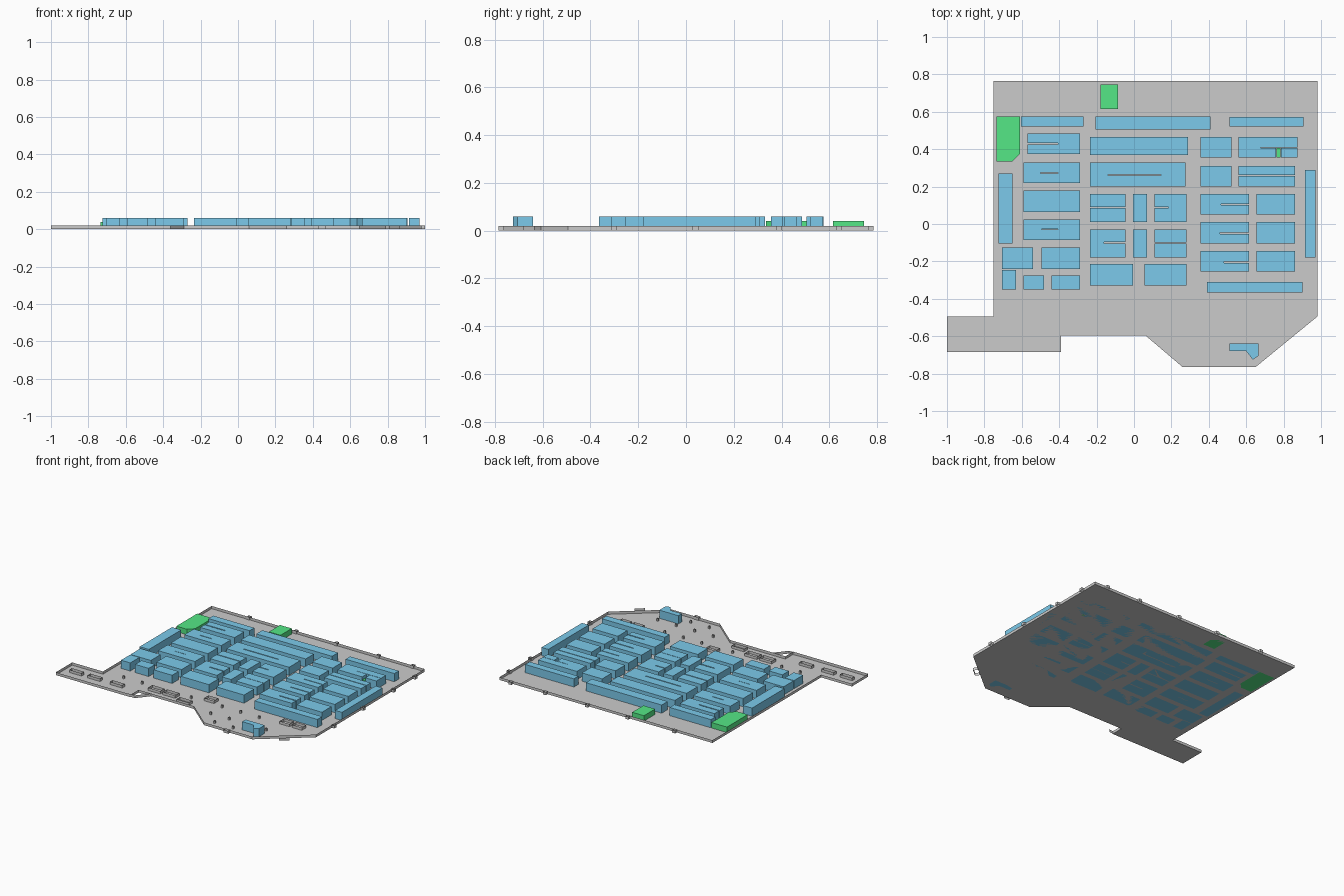
import bpy, bmesh, math

WALL_H, BOOTH_H, LOUNGE_H = 0.02, 0.06, 0.04


def material(name, rgb):
    m = bpy.data.materials.new(name)
    m.diffuse_color = (*rgb, 1)
    return m


BLUE = material("booth_blue", (0.20, 0.59, 0.83))
GREEN = material("lounge_green", (0.09, 0.80, 0.24))


def finish(name, bm, mat=None):
    me = bpy.data.meshes.new(name)
    bm.to_mesh(me)
    bm.free()
    ob = bpy.data.objects.new(name, me)
    bpy.context.collection.objects.link(ob)
    if mat:
        me.materials.append(mat)
    return ob


def prism(bm, pts, h):
    """Closed prism standing on z = 0."""
    lo = [bm.verts.new((x, y, 0)) for x, y in pts]
    hi = [bm.verts.new((x, y, h)) for x, y in pts]
    faces = [bm.faces.new(lo), bm.faces.new(hi)]
    n = len(pts)
    for i in range(n):
        j = (i + 1) % n
        faces.append(bm.faces.new((lo[i], lo[j], hi[j], hi[i])))
    bmesh.ops.recalc_face_normals(bm, faces=faces)


def rect(x0, x1, y0, y1):
    return [(x0, y0), (x1, y0), (x1, y1), (x0, y1)]


def sheet(bm, pts, closed=False, h=WALL_H):
    """Thin upright wall along a path."""
    lo = [bm.verts.new((x, y, 0)) for x, y in pts]
    hi = [bm.verts.new((x, y, h)) for x, y in pts]
    n = len(pts)
    for i in range(n if closed else n - 1):
        j = (i + 1) % n
        bm.faces.new((lo[i], lo[j], hi[j], hi[i]))


def booths(name, rows):
    """Each row: y0, y1, then the x positions of the booth edges."""
    bm = bmesh.new()
    for y0, y1, *xs in rows:
        for a, b in zip(xs, xs[1:]):
            prism(bm, rect(a, b, y0, y1), BOOTH_H)
    finish(name, bm, BLUE)


def side_strip(name, x0, x1, ys):
    booths(name, [(b, a, x0, x1) for a, b in zip(ys, ys[1:])])


# Hall floor and outer wall
outline = [(-0.75, 0.765), (-0.75, -0.495), (-1, -0.495), (-1, -0.685), (-0.39, -0.685), (-0.39, -0.595),
           (0.06, -0.595), (0.26, -0.765), (0.65, -0.765), (0.98, -0.495), (0.98, 0.765)]
bm = bmesh.new()
bm.faces.new([bm.verts.new((x, y, 0)) for x, y in outline])
finish("hall_floor", bm)
bm = bmesh.new()
sheet(bm, outline, True)
finish("outer_wall", bm)

# Door porches that stick out of the outer wall
bm = bmesh.new()
for x in (0.88, 0.60, 0.26, -0.07, -0.45):
    sheet(bm, rect(x - 0.012, x + 0.012, 0.76, 0.785), True)
for y in (0.64, 0.39, 0.04, -0.3):
    sheet(bm, rect(0.975, 1.0, y - 0.012, y + 0.012), True)
sheet(bm, rect(0.43, 0.47, -0.785, -0.76), True)
a = math.atan2(0.27, 0.33)
ux, uy = math.cos(a), math.sin(a)
sheet(bm, [(0.815 + ux * s + uy * d, -0.63 + uy * s - ux * d)
           for s, d in ((-0.035, 0), (-0.035, 0.035), (0.035, 0.035), (0.035, 0))])
sheet(bm, [(-0.45, -0.685), (-0.36, -0.68), (-0.335, -0.65), (-0.29, -0.595)])
finish("door_porches", bm)

# Low partition walls of service rooms along the front
bm = bmesh.new()
for r in ((-0.36, -0.26, -0.53, -0.48), (-0.24, -0.14, -0.53, -0.48), (0.04, 0.12, -0.45, -0.40),
          (-0.1, 0.0, -0.57, -0.53), (0.66, 0.74, -0.46, -0.41), (0.76, 0.84, -0.46, -0.41),
          (-0.95, -0.85, -0.60, -0.57), (-0.80, -0.70, -0.60, -0.57), (-0.62, -0.52, -0.60, -0.57)):
    sheet(bm, rect(*r), True)
finish("service_rooms", bm)

# Open square columns
bm = bmesh.new()
spots = [(x, -0.47) for x in (-0.6, -0.45, -0.05, 0.2, 0.35, 0.5)]
spots += [(x, -0.6) for x in (0.2, 0.35, 0.5, 0.65)] + [(x, -0.7) for x in (0.3, 0.45)]
for x, y in spots:
    sheet(bm, rect(x - 0.006, x + 0.006, y - 0.006, y + 0.006), True)
finish("columns", bm)

# Left group of booths
booths("left_booths", [
    (0.52, 0.575, -0.605, -0.55, -0.475, -0.405, -0.27),
    (0.432, 0.485, -0.57, -0.48, -0.405), (0.375, 0.424, -0.57, -0.48, -0.405), (0.375, 0.485, -0.405, -0.29),
    (0.22, 0.33, -0.59, -0.50), (0.275, 0.33, -0.50, -0.405), (0.22, 0.27, -0.50, -0.405),
    (0.22, 0.33, -0.405, -0.29),
    (0.065, 0.18, -0.59, -0.455, -0.405, -0.29),
    (-0.085, 0.025, -0.59, -0.495), (-0.027, 0.025, -0.495, -0.405), (-0.085, -0.03, -0.495, -0.405),
    (-0.085, 0.025, -0.405, -0.29),
    (-0.24, -0.125, -0.705, -0.54), (-0.24, -0.125, -0.495, -0.405, -0.29),
    (-0.35, -0.245, -0.705, -0.63), (-0.35, -0.275, -0.59, -0.48), (-0.35, -0.275, -0.44, -0.38, -0.29)])
side_strip("left_edge_booths", -0.725, -0.65, (0.27, 0.215, 0.125, 0.01, -0.105))

# Middle group of booths
booths("middle_booths", [
    (0.505, 0.575, -0.205, -0.04, 0.155, 0.25, 0.41),
    (0.37, 0.465, -0.235, 0.195, 0.29),
    (0.20, 0.33, -0.235, -0.14), (0.265, 0.33, -0.14, 0.0, 0.07, 0.145),
    (0.20, 0.258, -0.14, -0.04, 0.055, 0.145), (0.20, 0.33, 0.145, 0.275),
    (0.092, 0.16, -0.235, -0.135, -0.045), (0.01, 0.085, -0.235, -0.135, -0.045),
    (0.01, 0.16, -0.005, 0.07), (0.092, 0.16, 0.11, 0.185), (0.01, 0.085, 0.11, 0.185),
    (0.01, 0.16, 0.185, 0.28),
    (-0.18, -0.03, -0.235, -0.16), (-0.097, -0.03, -0.16, -0.045), (-0.18, -0.105, -0.16, -0.045),
    (-0.18, -0.03, -0.005, 0.07), (-0.1, -0.03, 0.11, 0.28), (-0.18, -0.103, 0.11, 0.28),
    (-0.33, -0.215, -0.235, -0.115, -0.005), (-0.33, -0.215, 0.055, 0.28)])

# Right group of booths
booths("right_booths", [
    (0.52, 0.572, 0.51, 0.60, 0.67, 0.75, 0.825, 0.905),
    (0.355, 0.465, 0.355, 0.465, 0.52), (0.355, 0.465, 0.56, 0.675),
    (0.41, 0.465, 0.675, 0.76, 0.875), (0.355, 0.407, 0.675, 0.76), (0.355, 0.407, 0.785, 0.875),
    (0.20, 0.31, 0.355, 0.465, 0.52), (0.262, 0.31, 0.56, 0.745, 0.86), (0.20, 0.257, 0.56, 0.745, 0.86),
    (0.05, 0.16, 0.355, 0.465), (0.107, 0.16, 0.465, 0.615), (0.05, 0.102, 0.465, 0.615),
    (0.05, 0.16, 0.655, 0.765, 0.86),
    (-0.105, 0.01, 0.355, 0.46), (-0.046, 0.01, 0.46, 0.615), (-0.105, -0.053, 0.46, 0.615),
    (-0.105, 0.01, 0.655, 0.765, 0.86),
    (-0.255, -0.145, 0.355, 0.48), (-0.2, -0.145, 0.48, 0.615), (-0.255, -0.208, 0.48, 0.615),
    (-0.255, -0.145, 0.655, 0.86),
    (-0.365, -0.31, 0.39, 0.50, 0.575, 0.90)])
side_strip("right_edge_booths", 0.915, 0.97, (0.29, 0.175, 0.10, 0.025, -0.035, -0.085, -0.18))

# Entrance kiosk
bm = bmesh.new()
prism(bm, [(0.51, -0.64), (0.665, -0.64), (0.665, -0.705), (0.635, -0.725), (0.60, -0.68), (0.51, -0.68)], BOOTH_H)
finish("entrance_kiosk", bm, BLUE)

# Green lounges
for name, pts in (("corner_lounge", [(-0.735, 0.575), (-0.61, 0.575), (-0.61, 0.375), (-0.65, 0.335), (-0.735, 0.335)]),
                  ("back_lounge", rect(-0.18, -0.085, 0.615, 0.745)),
                  ("small_lounge", rect(0.762, 0.783, 0.355, 0.407))):
    bm = bmesh.new()
    prism(bm, pts, LOUNGE_H)
    finish(name, bm, GREEN)
